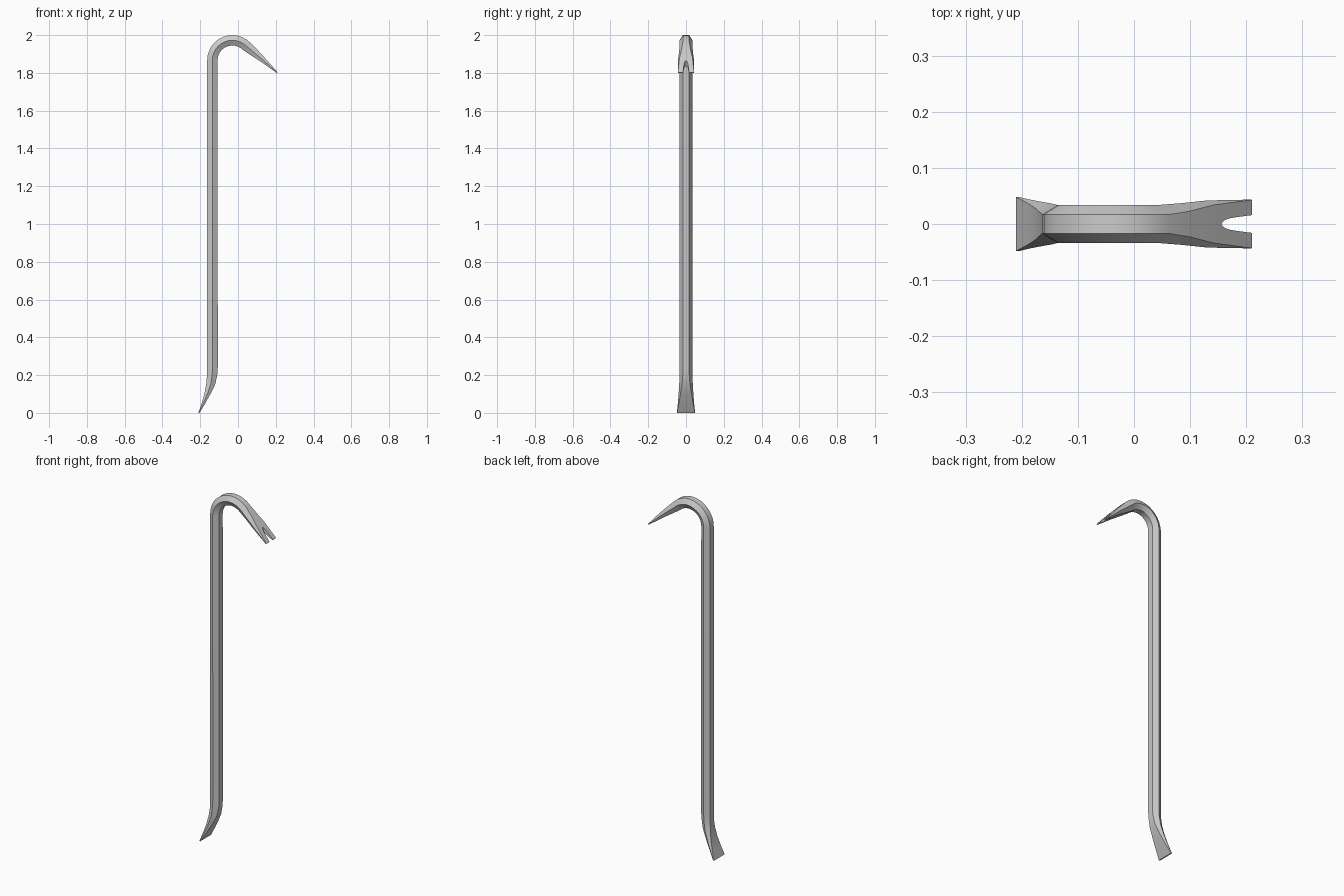
import bpy, bmesh
from math import radians, sin, cos

if "Cube" in bpy.data.objects:
    bpy.data.objects.remove(bpy.data.objects["Cube"])


def make_object(name, bm):
    bmesh.ops.recalc_face_normals(bm, faces=bm.faces)
    mesh = bpy.data.meshes.new(name)
    bm.to_mesh(mesh)
    bm.free()
    obj = bpy.data.objects.new(name, mesh)
    bpy.context.collection.objects.link(obj)
    return obj


# Sections: outer (x, z), inner (x, z), half width at the ridge, half width of the flats
S, W = 0.017, 0.034
sections = [
    (-0.210, 0.000, -0.204, 0.000, 0.0485, 0.048),
    (-0.191, 0.055, -0.175, 0.048, 0.043, 0.038),
    (-0.177, 0.105, -0.146, 0.100, 0.039, 0.029),
    (-0.168, 0.155, -0.121, 0.150, 0.036, 0.021),
    (-0.164, 0.200, -0.110, 0.200, W, S),
    (-0.163, 0.240, -0.107, 0.240, W, S),
]
# Hook bend
cx, cz, r_out, r_in = -0.03, 1.867, 0.133, 0.078
for i in range(13):
    a = radians(180 - 135 * i / 12)
    sections.append((cx + r_out * cos(a), cz + r_out * sin(a),
                     cx + r_in * cos(a), cz + r_in * sin(a), W, S))
# Claw taper
sections += [
    (0.100, 1.925, 0.067, 1.894, 0.037, 0.023),
    (0.142, 1.880, 0.120, 1.860, 0.042, 0.034),
    (0.210, 1.803, 0.206, 1.799, 0.0435, 0.043),
]

# Six-sided bar lofted through the sections
bm = bmesh.new()
rings = []
for ox, oz, ix, iz, w, s in sections:
    mx, mz = (ox + ix) / 2, (oz + iz) / 2
    pts = [(ox, -s, oz), (ox, s, oz), (mx, w, mz),
           (ix, s, iz), (ix, -s, iz), (mx, -w, mz)]
    rings.append([bm.verts.new(p) for p in pts])
for a, b in zip(rings, rings[1:]):
    for i in range(6):
        j = (i + 1) % 6
        bm.faces.new((a[i], a[j], b[j], b[i]))
bm.faces.new(rings[0])
bm.faces.new(rings[-1])
bar = make_object("pry_bar", bm)

# Nail slot cutter: rounded wedge
half = [(0.158, 0.004), (0.163, 0.0075), (0.172, 0.0105), (0.185, 0.0125), (0.230, 0.0185)]
outline = [(0.156, 0)] + half + [(x, -y) for x, y in reversed(half)]
bm = bmesh.new()
face = bm.faces.new([bm.verts.new((x, y, 1.7)) for x, y in outline])
ext = bmesh.ops.extrude_face_region(bm, geom=[face])
bmesh.ops.translate(bm, vec=(0, 0, 0.4),
                    verts=[v for v in ext["geom"] if isinstance(v, bmesh.types.BMVert)])
cutter = make_object("slot_cutter", bm)
cutter.hide_render = True
cutter.display_type = 'WIRE'

bpy.ops.object.select_all(action='DESELECT')
bar.select_set(True)
bpy.context.view_layer.objects.active = bar
mod = bar.modifiers.new("nail_slot", 'BOOLEAN')
mod.operation = 'DIFFERENCE'
mod.solver = 'EXACT'
mod.object = cutter
bpy.ops.object.modifier_apply(modifier=mod.name)
bpy.data.objects.remove(cutter)
bpy.ops.object.shade_smooth_by_angle(angle=radians(30))
